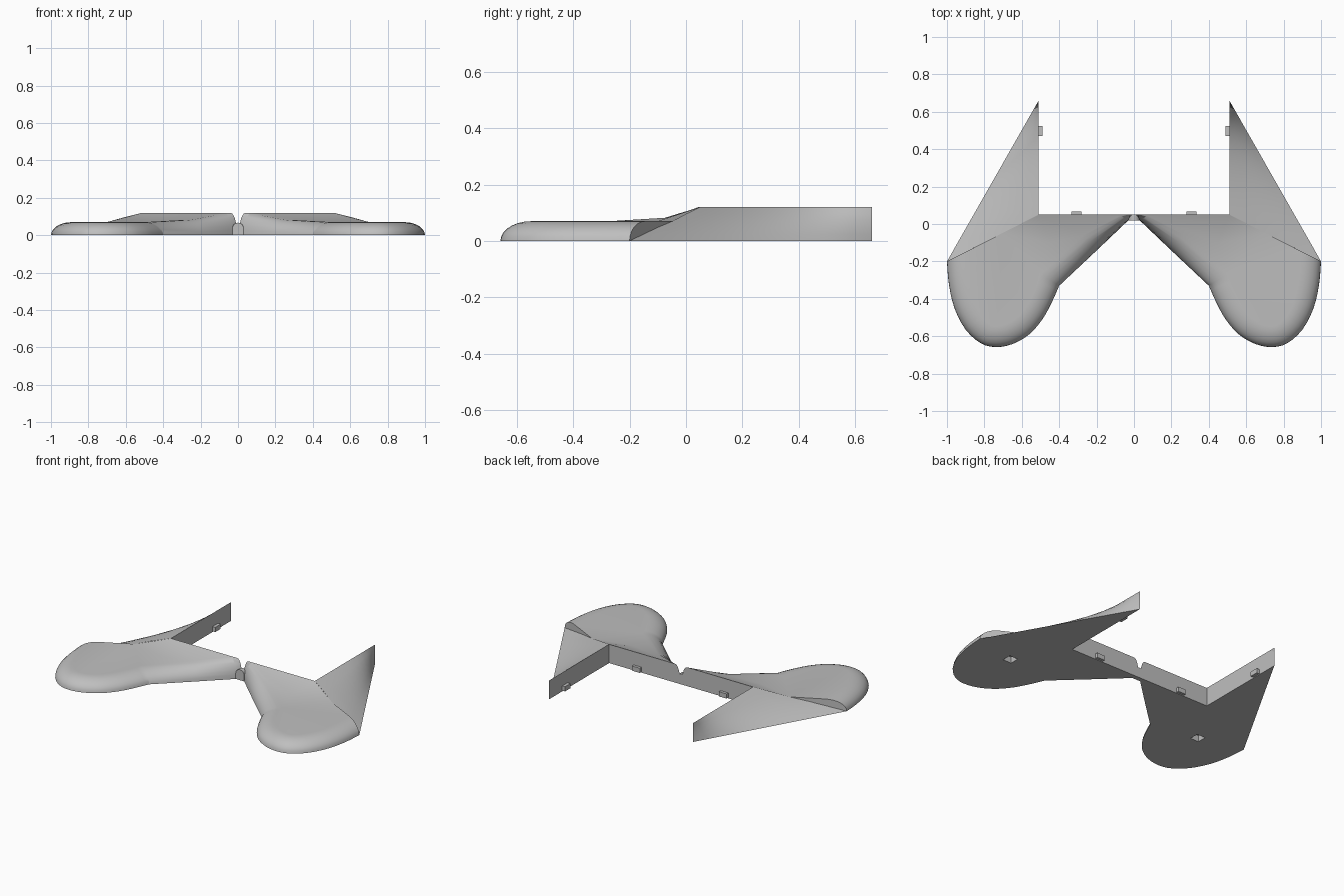
import bpy, bmesh, math
from mathutils import Vector

if "Cube" in bpy.data.objects:
    bpy.data.objects.remove(bpy.data.objects["Cube"])

grey = bpy.data.materials.new("plain_grey")
grey.diffuse_color = (0.52, 0.52, 0.52, 1)
grey.use_nodes = True
grey.node_tree.nodes["Principled BSDF"].inputs["Base Color"].default_value = grey.diffuse_color


def make_object(name, bm, smooth=False):
    bmesh.ops.remove_doubles(bm, verts=bm.verts, dist=1e-5)
    bmesh.ops.recalc_face_normals(bm, faces=bm.faces)
    me = bpy.data.meshes.new(name)
    bm.to_mesh(me)
    bm.free()
    me.materials.append(grey)
    ob = bpy.data.objects.new(name, me)
    bpy.context.collection.objects.link(ob)
    if smooth:
        bpy.ops.object.select_all(action='DESELECT')
        bpy.context.view_layer.objects.active = ob
        ob.select_set(True)
        bpy.ops.object.shade_smooth_by_angle(angle=math.radians(22))
    return ob


def box(name, lo, hi):
    bm = bmesh.new()
    bmesh.ops.create_cube(bm, size=1)
    for v in bm.verts:
        v.co = Vector([l + (c + 0.5) * (h - l) for c, l, h in zip(v.co, lo, hi)])
    return make_object(name, bm)


def mirror_x(ob):
    ob.modifiers.new("mirror", 'MIRROR').use_mirror_merge = False


def spline(pts, steps):
    """Smooth curve through the points."""
    out = []
    for i in range(len(pts) - 1):
        a, b = pts[max(i - 1, 0)], pts[i]
        c, d = pts[i + 1], pts[min(i + 2, len(pts) - 1)]
        for k in range(steps):
            t = k / steps
            out.append(b + 0.5 * t * (c - a + t * (2 * a - 5 * b + 4 * c - d
                                                   + t * (3 * (b - c) + d - a))))
    return out + [pts[-1]]


# Rim: outline points on the ground, paired with inset crest points
TOP, PAD = 0.12, 0.07
pad = spline([Vector(p) for p in [
    (.40, -.33), (.44, -.42), (.49, -.51), (.56, -.59), (.65, -.642), (.74, -.658),
    (.82, -.637), (.90, -.565), (.96, -.45), (.99, -.32), (1, -.2)]], 3)
foot = [Vector((.005, .05)), Vector((.03, .02)), Vector((.20, -.142))] + pad
crest = [Vector((.04, .05, TOP)), Vector((.075, .045, TOP)), Vector((.27, -.06, .083)),
         Vector((.50, -.27, PAD))]
for i in range(1, len(pad) - 1):
    t = (pad[i + 1] - pad[i - 1]).normalized()
    q = pad[i] + Vector((-t.y, t.x)) * 0.11
    crest.append(Vector((q.x, q.y, PAD)))
crest.append(Vector((.89, -.144, PAD)))

bm = bmesh.new()


def face(points):
    bm.faces.new([bm.verts.new(p) for p in points])


# Rounded edge along the strut and the pad
STEPS = 7
bands = []
for p, q in zip(foot, crest):
    col = []
    for k in range(STEPS + 1):
        a = math.pi / 2 * k / STEPS
        xy = q.xy + (p - q.xy) * math.cos(a)
        col.append(Vector((xy.x, xy.y, q.z * math.sin(a))))
    bands.append(col)
for a, b in zip(bands, bands[1:]):
    for k in range(STEPS):
        face([a[k], b[k], b[k + 1], a[k + 1]])

# Twisted wing surface, from high inner edge to ground-level outer edge
ROWS, FRACS = 12, [0, .2, .39, .6, .8, 1]
wing = []
for r in range(ROWS + 1):
    s = r / ROWS
    inner = Vector((.51, .05 + .61 * s, TOP))
    outer = Vector((1 - .49 * s, -.2 + .86 * s, 0))
    wing.append([inner.lerp(outer, f) for f in FRACS])
wing[0][2].z = PAD
for a, b in zip(wing, wing[1:]):
    for k in range(len(FRACS) - 1):
        face([a[k], a[k + 1], b[k + 1], b[k]])

# Ramp and flat pad top
knee, corner = wing[0][2], wing[0][0]
mid = Vector((.45, -.10, PAD))
face([crest[0], crest[1], crest[2], mid, corner])
face([crest[2], crest[3], mid])
face([corner, mid, knee])
face(crest[3:] + [knee, mid])
# Step between pad and wing
face(bands[-1] + wing[0][2:5])
# Back wall, inner wing wall and underside
ground = Vector((.51, .05, 0))
face(bands[0] + [corner, ground])
face([ground] + [w[0] for w in wing] + wing[-1][1:])
face([b[0] for b in bands] + [w[-1] for w in wing[1:]] + [ground])
body = make_object("foot_panel", bm, smooth=True)

# Square socket under each pad
cutter = box("socket_cutter", (.68, -.30, -.05), (.74, -.24, .04))
cutter.hide_render = True
cutter.hide_viewport = True
cut = body.modifiers.new("socket", 'BOOLEAN')
cut.operation, cut.solver, cut.object = 'DIFFERENCE', 'EXACT', cutter
mirror_x(body)

# Small clips on the back wall and inner wing wall
mirror_x(box("back_clip", (.28, .045, .005), (.335, .068, .035)))
mirror_x(box("wing_clip", (.49, .47, .005), (.515, .525, .035)))

# Arched link joining both halves
bm = bmesh.new()
arc = [(.03 * math.cos(a), .037 + .03 * math.sin(a))
       for a in [math.pi * i / 12 for i in range(13)]]
prof = [(.03, 0)] + arc + [(-.03, 0)]
f = bm.faces.new([bm.verts.new((x, .02, z)) for x, z in prof])
ext = bmesh.ops.extrude_face_region(bm, geom=[f])
for v in ext["geom"]:
    if isinstance(v, bmesh.types.BMVert):
        v.co.y = .05
make_object("centre_link", bm, smooth=True)
